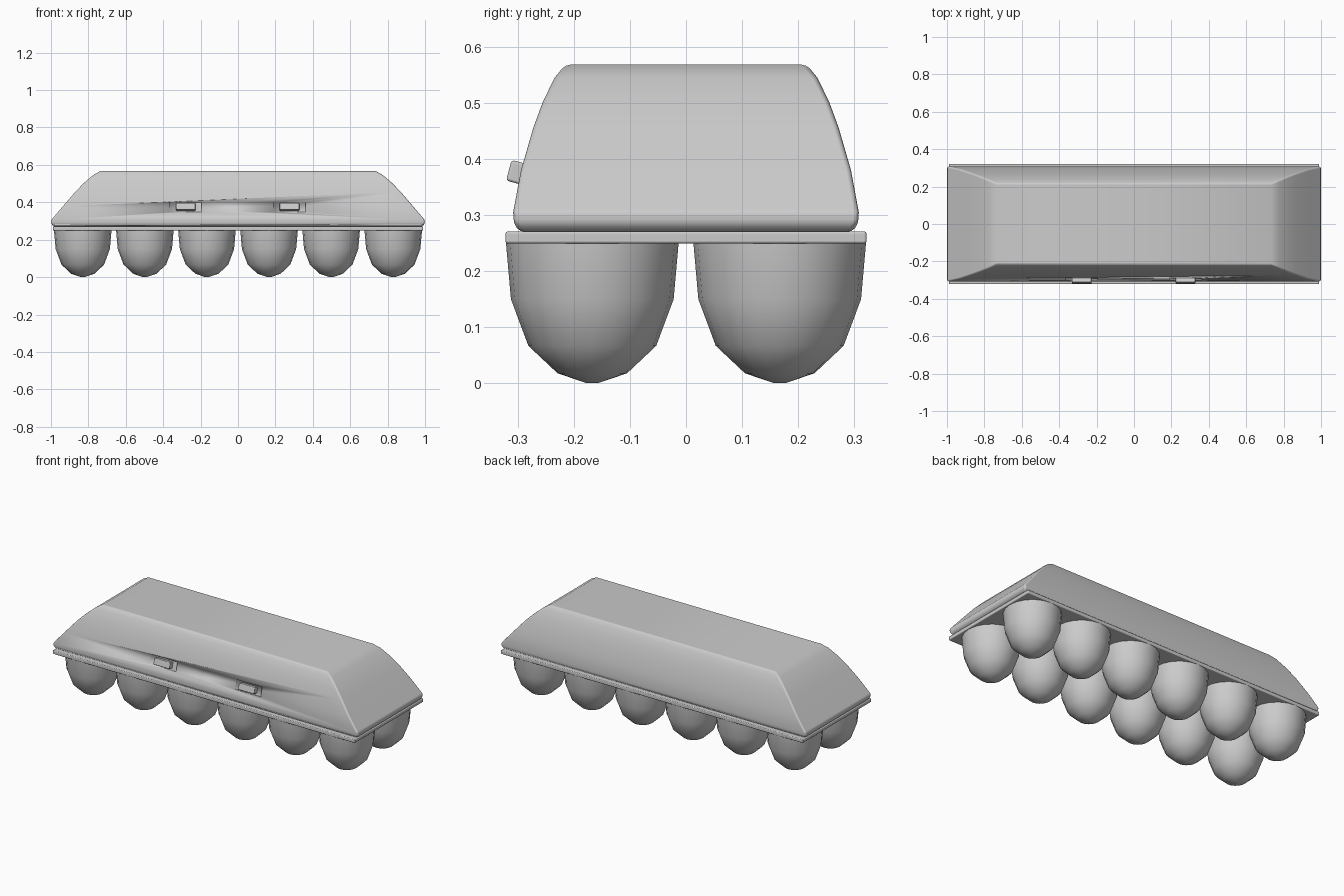
import bpy, bmesh, math
from mathutils import Matrix

if "Cube" in bpy.data.objects:
    bpy.data.objects.remove(bpy.data.objects["Cube"])


def make_object(name, bm, bevel=0.0, segments=2):
    bmesh.ops.recalc_face_normals(bm, faces=bm.faces)
    mesh = bpy.data.meshes.new(name)
    bm.to_mesh(mesh)
    bm.free()
    ob = bpy.data.objects.new(name, mesh)
    bpy.context.collection.objects.link(ob)
    for p in mesh.polygons:
        p.use_smooth = True
    if bevel:
        b = ob.modifiers.new("Bevel", 'BEVEL')
        b.width = bevel
        b.segments = segments
        b.limit_method = 'ANGLE'
        b.angle_limit = math.radians(35)
        b.harden_normals = True
    return ob


def loft(bm, rings):
    rings = [[bm.verts.new(p) for p in r] for r in rings]
    n = len(rings[0])
    for a, b in zip(rings, rings[1:]):
        for i in range(n):
            j = (i + 1) % n
            bm.faces.new((a[i], a[j], b[j], b[i]))
    bm.faces.new(rings[0][::-1])
    bm.faces.new(rings[-1])


def box(name, size, loc, tilt=0.0, bevel=0.0):
    bm = bmesh.new()
    bmesh.ops.create_cube(bm, size=1, matrix=Matrix.Diagonal((*size, 1)))
    ob = make_object(name, bm, bevel)
    ob.location = loc
    ob.rotation_euler.x = tilt
    return ob


# Lid: stacked rectangles (half x, half y, z)
profile = [(0.984, 0.296, 0.270), (0.998, 0.307, 0.284), (0.999, 0.308, 0.305),
           (0.935, 0.294, 0.380), (0.870, 0.272, 0.456), (0.825, 0.255, 0.502),
           (0.775, 0.234, 0.545), (0.735, 0.215, 0.568)]
bm = bmesh.new()
loft(bm, [[(-x, -y, z), (x, -y, z), (x, y, z), (-x, y, z)] for x, y, z in profile])
lid = make_object("lid", bm, 0.012)

# Rim plate between lid and cups
box("rim", (1.98, 0.644, 0.022), (0, 0, 0.26), bevel=0.005)

# Latches: tilted tabs sitting in shallow recesses of the lid front
tilt = -math.radians(15)
for side, x in (("left", -0.28), ("right", 0.275)):
    cutter = box("recess_cutter_" + side, (0.17, 0.03, 0.055), (x, -0.302, 0.376), tilt)
    cutter.hide_render = True
    cutter.hide_set(True)
    cut = lid.modifiers.new("Recess", 'BOOLEAN')
    cut.operation = 'DIFFERENCE'
    cut.solver = 'EXACT'
    cut.object = cutter
    box("latch_" + side, (0.105, 0.045, 0.038), (x, -0.294, 0.374), tilt, 0.005)

# Egg cups: revolved profile (radius, z), six by two
cup = [(0.012, 0.001), (0.062, 0.018), (0.114, 0.067), (0.145, 0.150), (0.154, 0.252)]
sides = 20
bm = bmesh.new()
for cx in (-0.83, -0.498, -0.166, 0.166, 0.498, 0.83):
    for cy in (-0.167, 0.167):
        loft(bm, [[(cx + r * math.cos(2 * math.pi * i / sides),
                    cy + r * math.sin(2 * math.pi * i / sides), z)
                   for i in range(sides)] for r, z in cup])
cups = make_object("egg_cups", bm)
bpy.context.view_layer.objects.active = cups
bpy.ops.object.select_all(action='DESELECT')
cups.select_set(True)
bpy.ops.object.shade_smooth_by_angle(angle=math.radians(45))
